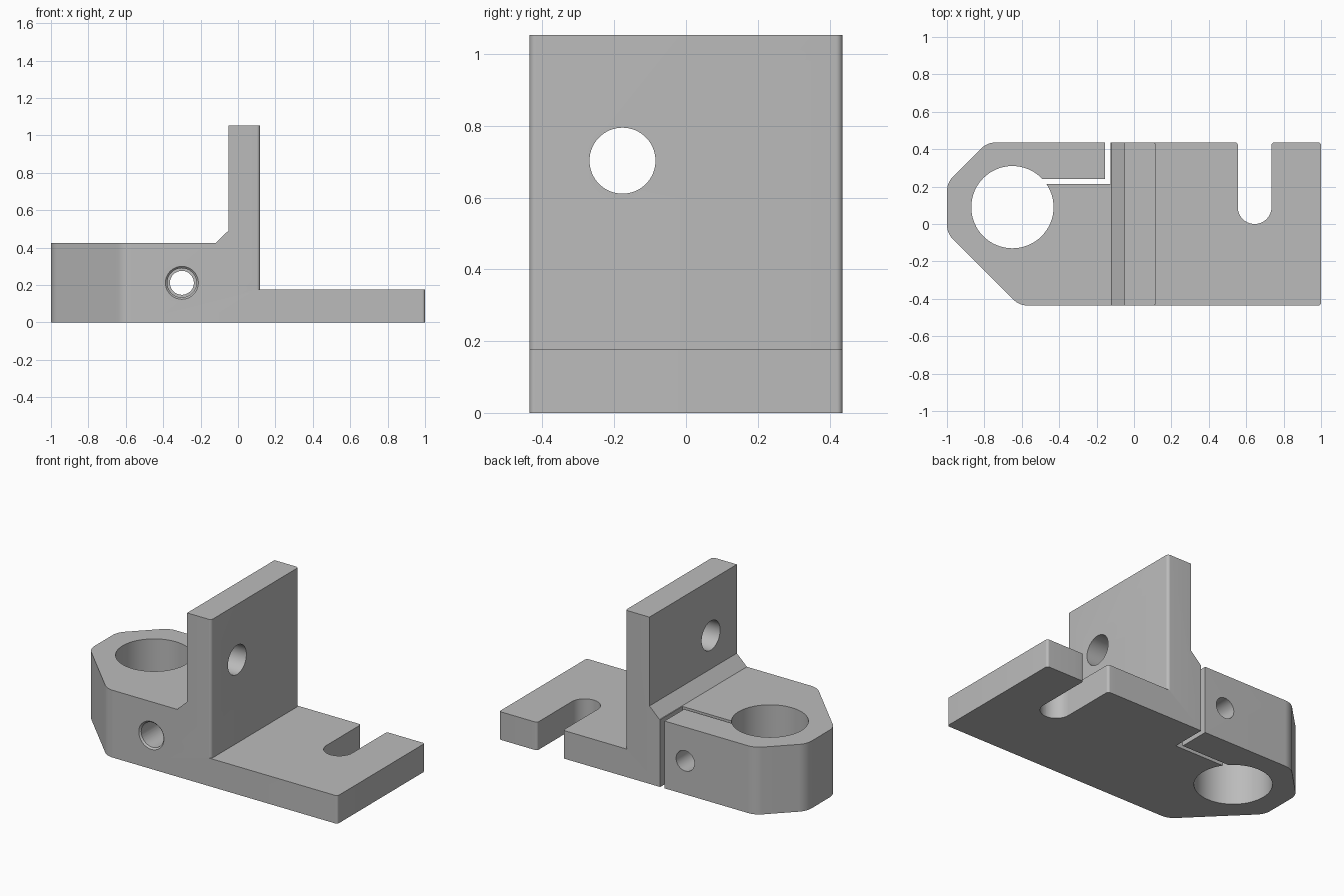
import bpy, bmesh, math
from mathutils import Vector, Matrix

cube = bpy.data.objects.get("Cube")
if cube:
    bpy.data.objects.remove(cube, do_unlink=True)

gray = bpy.data.materials.new("plain gray")
gray.use_nodes = True
color = (0.5, 0.5, 0.5, 1)
gray.diffuse_color = color
gray.node_tree.nodes["Principled BSDF"].inputs["Base Color"].default_value = color

HALF = 0.436       # half depth of the bracket
X0, X1 = -0.05, 0.118   # upright plate
BASE_TOP, CLAMP_TOP, TOP = 0.177, 0.425, 1.053


def rounded(corners, steps=10):
    """Polygon from (x, y, radius) corners, each turned into an arc."""
    pts = []
    for i, (x, y, r) in enumerate(corners):
        p = Vector((x, y))
        if r == 0:
            pts.append(p)
            continue
        a = (Vector(corners[i - 1][:2]) - p).normalized()
        b = (Vector(corners[(i + 1) % len(corners)][:2]) - p).normalized()
        half = a.angle(b) / 2
        center = p + (a + b).normalized() * r / math.sin(half)
        u = p + a * r / math.tan(half) - center
        v = p + b * r / math.tan(half) - center
        sweep = u.angle(v)
        for k in range(steps + 1):
            t = k / steps
            pts.append(center + (u * math.sin((1 - t) * sweep)
                                 + v * math.sin(t * sweep)) / math.sin(sweep))
    return pts


def make(name, bm):
    bmesh.ops.recalc_face_normals(bm, faces=bm.faces)
    mesh = bpy.data.meshes.new(name)
    bm.to_mesh(mesh)
    bm.free()
    mesh.materials.append(gray)
    obj = bpy.data.objects.new(name, mesh)
    bpy.context.collection.objects.link(obj)
    return obj


def prism(name, pts, lo, hi, upright=False):
    """Extrude a plan outline along z, or a front outline along y."""
    bm = bmesh.new()
    place = (lambda p: (p[0], lo, p[1])) if upright else (lambda p: (p[0], p[1], lo))
    face = bm.faces.new([bm.verts.new(place(p)) for p in pts])
    new = bmesh.ops.extrude_face_region(bm, geom=[face])["geom"]
    move = (0, hi - lo, 0) if upright else (0, 0, hi - lo)
    bmesh.ops.translate(bm, vec=move, verts=[g for g in new if isinstance(g, bmesh.types.BMVert)])
    return make(name, bm)


def rod(name, center, axis, r, length, r2=None):
    bm = bmesh.new()
    turn = Vector(axis).to_track_quat('Z', 'Y').to_matrix().to_4x4()
    bmesh.ops.create_cone(bm, cap_ends=True, segments=64, radius1=r, radius2=r2 or r,
                          depth=length, matrix=Matrix.Translation(center) @ turn)
    return make(name, bm)


def box(name, xa, xb, ya, yb):
    return prism(name, [(xa, ya), (xb, ya), (xb, yb), (xa, yb)], -0.1, 1.2)


# Body: side profile swept across the depth
body = prism("bracket_body", [
    (-1.1, 0), (1.1, 0), (1.1, BASE_TOP), (X1, BASE_TOP), (X1, TOP), (X0, TOP),
    (X0, 0.492), (-0.12, CLAMP_TOP), (-1.1, CLAMP_TOP)], -0.6, 0.6, True)

# Plan outline trims the body to its chamfered, rounded shape
outline = prism("plan_outline", rounded([
    (-0.613, -HALF, 0.11), (1, -HALF, 0.015), (1, HALF, 0.015),
    (-0.785, HALF, 0.11), (-1, 0.221, 0.11), (-1, -0.05, 0.11)]), -0.1, 1.2)

cutters = [
    # Clamp bore and the bent slit that opens it
    rod("bore_cutter", (-0.65, 0.09, 0.3), (0, 0, 1), 0.22, 1),
    prism("slit_cutter", [(-0.58, 0.215), (-0.125, 0.215), (-0.125, 0.6),
                          (-0.155, 0.6), (-0.155, 0.24), (-0.58, 0.24)], -0.1, 1.2),
    # Open slot in the foot, with softened mouth
    prism("slot_cutter", rounded([
        (0.555, 0, 0.0899), (0.735, 0, 0.0899), (0.735, HALF, 0.015), (0.8, HALF, 0),
        (0.8, 0.6, 0), (0.49, 0.6, 0), (0.49, HALF, 0), (0.555, HALF, 0.015)]), -0.1, 1.2),
    # Hole through the upright plate
    rod("plate_hole_cutter", (0.03, -0.177, 0.703), (1, 0, 0), 0.092, 0.6),
    # Clamp screw hole, wider front section and chamfered mouth
    rod("screw_hole_cutter", (-0.3, 0, 0.212), (0, 1, 0), 0.064, 2),
    rod("screw_recess_cutter", (-0.3, -0.4, 0.212), (0, 1, 0), 0.078, 0.5),
    rod("screw_mouth_cutter", (-0.3, -HALF, 0.212), (0, 1, 0), 0.1, 0.024, 0.076),
]
# Rounded vertical edges on the plate's outer face
R = 0.018
for side in (-1, 1):
    arc = [(X1 - R + R * math.sin(a), side * (HALF - R + R * math.cos(a)))
           for a in (math.pi / 2 * k / 8 for k in range(9))]
    pts = arc + [(X1 + 0.02, side * (HALF - R)), (X1 + 0.02, side * (HALF + 0.02)),
                 (X1 - R, side * (HALF + 0.02))]
    cutters.append(prism("plate_edge_cutter", pts, BASE_TOP, 1.2))


def apply_boolean(tool, operation):
    mod = body.modifiers.new(tool.name, 'BOOLEAN')
    mod.operation, mod.solver, mod.object = operation, 'EXACT', tool
    tool.hide_render = True
    bpy.context.view_layer.objects.active = body
    bpy.ops.object.modifier_apply(modifier=mod.name)
    bpy.data.objects.remove(tool, do_unlink=True)


apply_boolean(outline, 'INTERSECT')
for cutter in cutters:
    apply_boolean(cutter, 'DIFFERENCE')

bpy.ops.object.select_all(action='DESELECT')
body.select_set(True)
bpy.context.view_layer.objects.active = body
bpy.ops.object.shade_smooth_by_angle(angle=math.radians(30))
